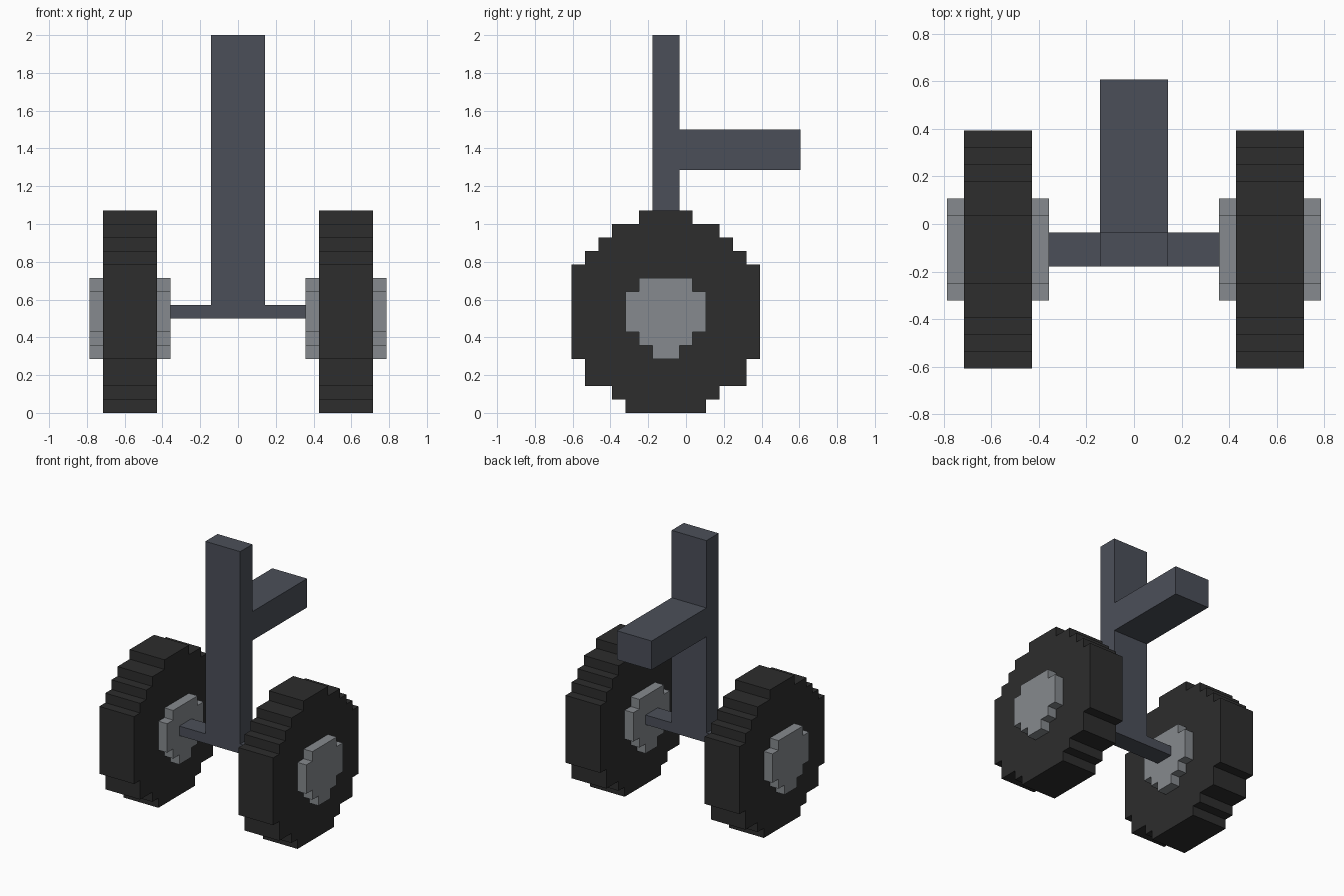
import bpy
import bmesh

cube = bpy.data.objects.get("Cube")
if cube:
    bpy.data.objects.remove(cube, do_unlink=True)

U = 2 / 28      # size of one block
Y0 = -8.5       # front edge of the wheels, in blocks


def linear(c):
    c /= 255
    return c / 12.92 if c <= 0.04045 else ((c + 0.055) / 1.055) ** 2.4


def material(name, rgb):
    colour = [linear(c) for c in rgb] + [1]
    mat = bpy.data.materials.new(name)
    mat.use_nodes = True
    mat.diffuse_color = colour
    bsdf = next(n for n in mat.node_tree.nodes if n.type == 'BSDF_PRINCIPLED')
    bsdf.inputs["Base Color"].default_value = colour
    return mat


frame_grey = material("frame grey", (75, 79, 89))
tyre_black = material("tyre black", (45, 45, 45))
hub_grey = material("hub grey", (134, 138, 142))


def stepped_prism(name, rows, x0, x1, mat):
    """Extrude a stepped outline along x. Rows are (bottom, top, front, back) in blocks."""
    outline = []
    for z0, z1, _, back in rows:
        outline += [(back, z0), (back, z1)]
    for z0, z1, front, _ in reversed(rows):
        outline += [(front, z1), (front, z0)]
    bm = bmesh.new()
    verts = [bm.verts.new((x0 * U, (y + Y0) * U, z * U)) for y, z in outline]
    face = bm.faces.new(verts)
    side = bmesh.ops.extrude_face_region(bm, geom=[face])["geom"]
    moved = [v for v in side if isinstance(v, bmesh.types.BMVert)]
    bmesh.ops.translate(bm, verts=moved, vec=((x1 - x0) * U, 0, 0))
    bmesh.ops.recalc_face_normals(bm, faces=bm.faces)
    mesh = bpy.data.meshes.new(name)
    bm.to_mesh(mesh)
    bm.free()
    mesh.materials.append(mat)
    obj = bpy.data.objects.new(name, mesh)
    bpy.context.collection.objects.link(obj)
    return obj


# Stepped round outlines of the tyre and the hub
tyre_rows = [(0, 1, 4, 10), (1, 2, 3, 11), (2, 4, 1, 13), (4, 11, 0, 14),
             (11, 12, 1, 13), (12, 13, 2, 12), (13, 14, 3, 11), (14, 15, 5, 9)]
hub_rows = [(4, 5, 6, 8), (5, 6, 5, 9), (6, 9, 4, 10), (9, 10, 5, 9)]

# Wheels and axle stubs on both sides
for side, s in (("left", 1), ("right", -1)):
    stepped_prism(side + "_tyre", tyre_rows, 6 * s, 10 * s, tyre_black)
    stepped_prism(side + "_hub", hub_rows, 5 * s, 11 * s, hub_grey)
    stepped_prism(side + "_axle", [(7, 8, 6, 8)], 2 * s, 5 * s, frame_grey)

# Upright post and the arm reaching backwards
stepped_prism("post", [(7, 28, 6, 8)], -2, 2, frame_grey)
stepped_prism("rear_arm", [(18, 21, 8, 17)], -2, 2, frame_grey)
